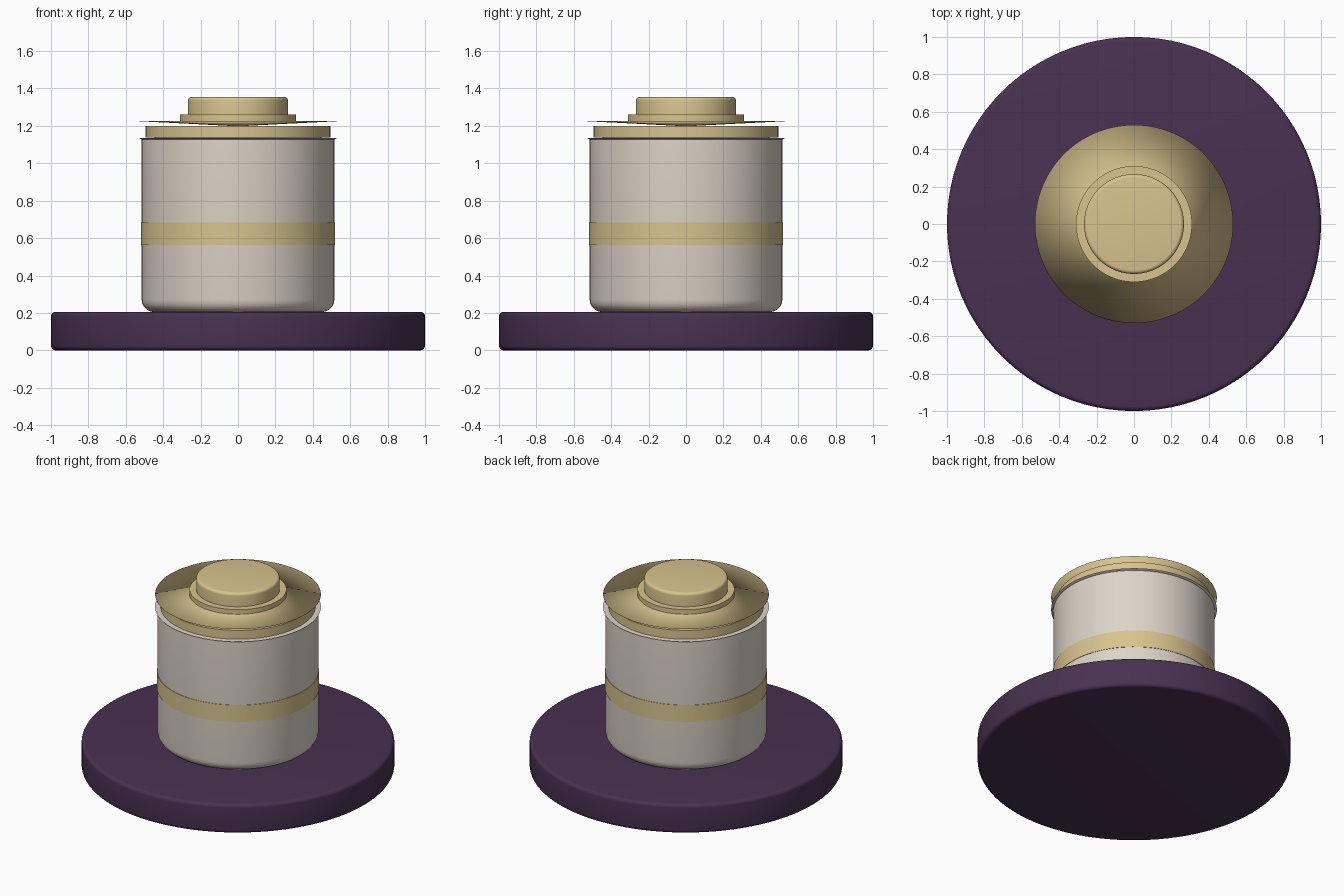
import bpy, bmesh, math

if "Cube" in bpy.data.objects:
    bpy.data.objects.remove(bpy.data.objects["Cube"])

SEGMENTS = 96


def material(name, rgb):
    mat = bpy.data.materials.new(name)
    mat.diffuse_color = (*rgb, 1.0)
    mat.use_nodes = True
    mat.node_tree.nodes["Principled BSDF"].inputs["Base Color"].default_value = mat.diffuse_color
    return mat


plum = material("dark plum", (0.065, 0.031, 0.082))
cream = material("cream", (0.72, 0.66, 0.58))
gold = material("pale gold", (0.69, 0.55, 0.27))


def lathe(name, profile, mat, sharp_angle=35):
    """Spin a bottom-to-top list of (radius, height) points around z."""
    bm = bmesh.new()
    rings = []
    for r, z in profile:
        if r == 0:
            rings.append([bm.verts.new((0, 0, z))] * SEGMENTS)
        else:
            rings.append([bm.verts.new((r * math.cos(a), r * math.sin(a), z))
                          for a in (2 * math.pi * i / SEGMENTS for i in range(SEGMENTS))])
    for low, high in zip(rings, rings[1:]):
        for i in range(SEGMENTS):
            j = (i + 1) % SEGMENTS
            corners = list(dict.fromkeys((low[i], low[j], high[j], high[i])))
            bm.faces.new(corners)
    bmesh.ops.recalc_face_normals(bm, faces=bm.faces)
    mesh = bpy.data.meshes.new(name)
    bm.to_mesh(mesh)
    bm.free()
    mesh.materials.append(mat)
    mesh.shade_smooth()
    mesh.set_sharp_from_angle(angle=math.radians(sharp_angle))
    obj = bpy.data.objects.new(name, mesh)
    bpy.context.collection.objects.link(obj)
    return obj


def drum(r, z0, z1, low=0.0, high=0.0, steps=5):
    """Profile of a closed cylinder with rounded lower and upper rims."""
    pts = [(0, z0)]
    if low:
        pts += [(r - low + low * math.sin(t), z0 + low - low * math.cos(t))
                for t in (math.pi / 2 * k / steps for k in range(steps + 1))]
    else:
        pts.append((r, z0))
    if high:
        pts += [(r - high + high * math.cos(t), z1 - high + high * math.sin(t))
                for t in (math.pi / 2 * k / steps for k in range(steps + 1))]
    else:
        pts.append((r, z1))
    return pts + [(0, z1)]


# Wide round base
lathe("base", drum(1.0, 0.0, 0.205, 0.025, 0.025), plum)

# Cylindrical body with a rounded foot and a thin stripe around it
lathe("body", drum(0.515, 0.205, 1.13, low=0.065), cream)
lathe("stripe", [(0.51, 0.563), (0.518, 0.563), (0.518, 0.683), (0.51, 0.683)], gold)

# Knife-edged lip on top of the body
lathe("body_lip", [(0, 1.125), (0.515, 1.128), (0.53, 1.136), (0, 1.14)], cream)

# Lid: neck band, thin softly shaded brim, collar and knob
lathe("lid_neck", drum(0.495, 1.138, 1.2), gold)
lathe("lid_brim", [(0, 1.198), (0.53, 1.225), (0, 1.229)], gold, 180)
lathe("knob_collar", drum(0.31, 1.215, 1.26), gold)
lathe("knob", drum(0.267, 1.25, 1.355, high=0.02), gold)
